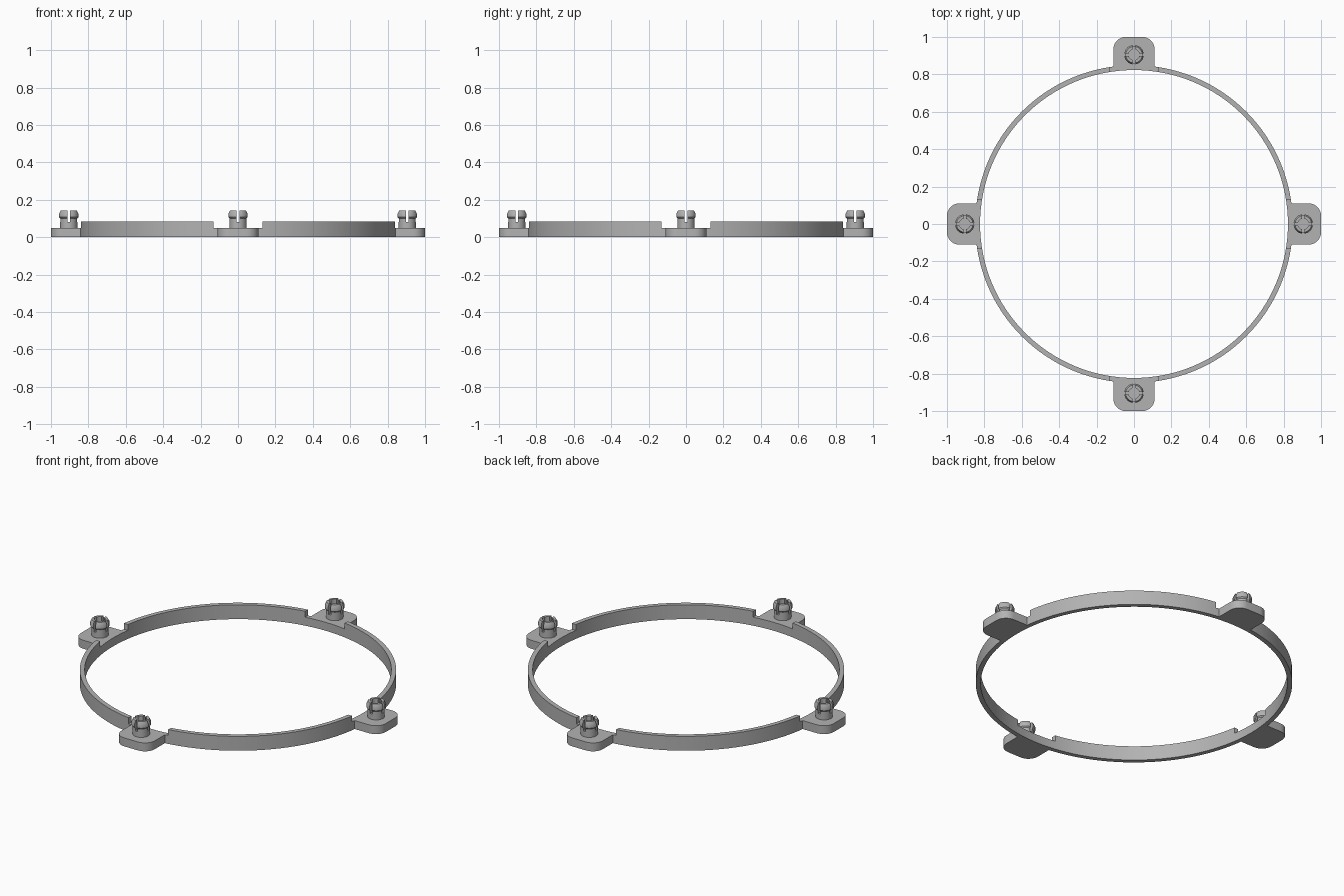
import bpy, bmesh
from math import sin, cos, pi, radians
from mathutils import Matrix

old = bpy.data.objects.get("Cube")
if old:
    bpy.data.objects.remove(old)

grey = bpy.data.materials.new("light grey plastic")
grey.use_nodes = True
grey.diffuse_color = (0.45, 0.45, 0.45, 1)
grey.node_tree.nodes["Principled BSDF"].inputs["Base Color"].default_value = (0.45, 0.45, 0.45, 1)

PIN_R = 0.905
TAB_TOP = 0.05


def finish(name, bm):
    bmesh.ops.remove_doubles(bm, verts=bm.verts, dist=1e-5)
    bmesh.ops.recalc_face_normals(bm, faces=bm.faces)
    mesh = bpy.data.meshes.new(name)
    bm.to_mesh(mesh)
    bm.free()
    mesh.materials.append(grey)
    obj = bpy.data.objects.new(name, mesh)
    bpy.context.collection.objects.link(obj)
    return obj


def lathe(name, profile, steps, closed=False):
    """Spin an (r, z) profile around the z axis."""
    bm = bmesh.new()
    verts = [bm.verts.new((r, 0, z)) for r, z in profile]
    pairs = list(zip(verts, verts[1:]))
    if closed:
        pairs.append((verts[-1], verts[0]))
    edges = [bm.edges.new(p) for p in pairs]
    bmesh.ops.spin(bm, geom=verts + edges, cent=(0, 0, 0), axis=(0, 0, 1),
                   angle=2 * pi, steps=steps)
    return finish(name, bm)


def box(name, lo, hi):
    bm = bmesh.new()
    bmesh.ops.create_cube(bm, size=1)
    for v in bm.verts:
        v.co = [a + (c + 0.5) * (b - a) for a, b, c in zip(lo, hi, v.co)]
    return finish(name, bm)


def combine(obj, tool, operation):
    """Apply a boolean and discard the tool."""
    mod = obj.modifiers.new(operation, "BOOLEAN")
    mod.operation, mod.object, mod.solver = operation, tool, "EXACT"
    activate(obj)
    bpy.ops.object.modifier_apply(modifier=mod.name)
    bpy.data.objects.remove(tool)


def activate(obj):
    bpy.ops.object.select_all(action="DESELECT")
    obj.select_set(True)
    bpy.context.view_layer.objects.active = obj


def smooth(obj):
    activate(obj)
    bpy.ops.object.shade_smooth_by_angle(angle=radians(30))


def tab(name):
    """Rounded mounting ear pointing along +x, left tall for trimming."""
    half, rad, inner = 0.11, 0.065, 0.837
    outline = [(inner, -half)]
    for side in (-1, 1):
        for i in range(9):
            a = side * pi / 2 * ((1 - i / 8) if side < 0 else i / 8)
            outline.append((1 - rad + rad * cos(a), side * (half - rad) + rad * sin(a)))
    outline.append((inner, half))
    bm = bmesh.new()
    face = bm.faces.new([bm.verts.new((x, y, 0)) for x, y in outline])
    top = bmesh.ops.extrude_face_region(bm, geom=[face])["geom"]
    bmesh.ops.translate(bm, vec=(0, 0, 0.07),
                        verts=[g for g in top if isinstance(g, bmesh.types.BMVert)])
    return finish(name, bm)


# Ring with four ears, notched down to ear height
ring = lathe("ring_with_ears", [(0.823, 0), (0.849, 0), (0.849, 0.085), (0.823, 0.085)], 128, True)
turns = [Matrix.Rotation(k * pi / 2, 4, "Z") for k in range(4)]
for turn in turns:
    ear = tab("ear")
    ear.data.transform(turn)
    combine(ring, ear, "UNION")
for turn in turns:
    notch = box("notch_cutter", (0.7, -0.13, TAB_TOP), (1.1, 0.13, 0.2))
    notch.data.transform(turn)
    combine(ring, notch, "DIFFERENCE")
smooth(ring)

# Snap pin: hollow head split into four prongs by crossed slots
pin = lathe("left_pin", [(0, TAB_TOP), (0.046, TAB_TOP), (0.046, 0.1), (0.052, 0.107),
                         (0.052, 0.126), (0.044, 0.143), (0.029, 0.143), (0.029, 0.088),
                         (0, 0.088)], 32)
combine(pin, box("slot_cutter", (-0.1, -0.0075, 0.082), (0.1, 0.0075, 0.2)), "DIFFERENCE")
combine(pin, box("slot_cutter", (-0.0075, -0.1, 0.082), (0.0075, 0.1, 0.2)), "DIFFERENCE")
smooth(pin)

# Same pin on every ear
for turn, name in zip(turns[1:], ("back_pin", "right_pin", "front_pin")):
    copy = bpy.data.objects.new(name, pin.data)
    copy.matrix_world = turn @ Matrix.Translation((PIN_R, 0, 0))
    bpy.context.collection.objects.link(copy)
pin.location.x = PIN_R
